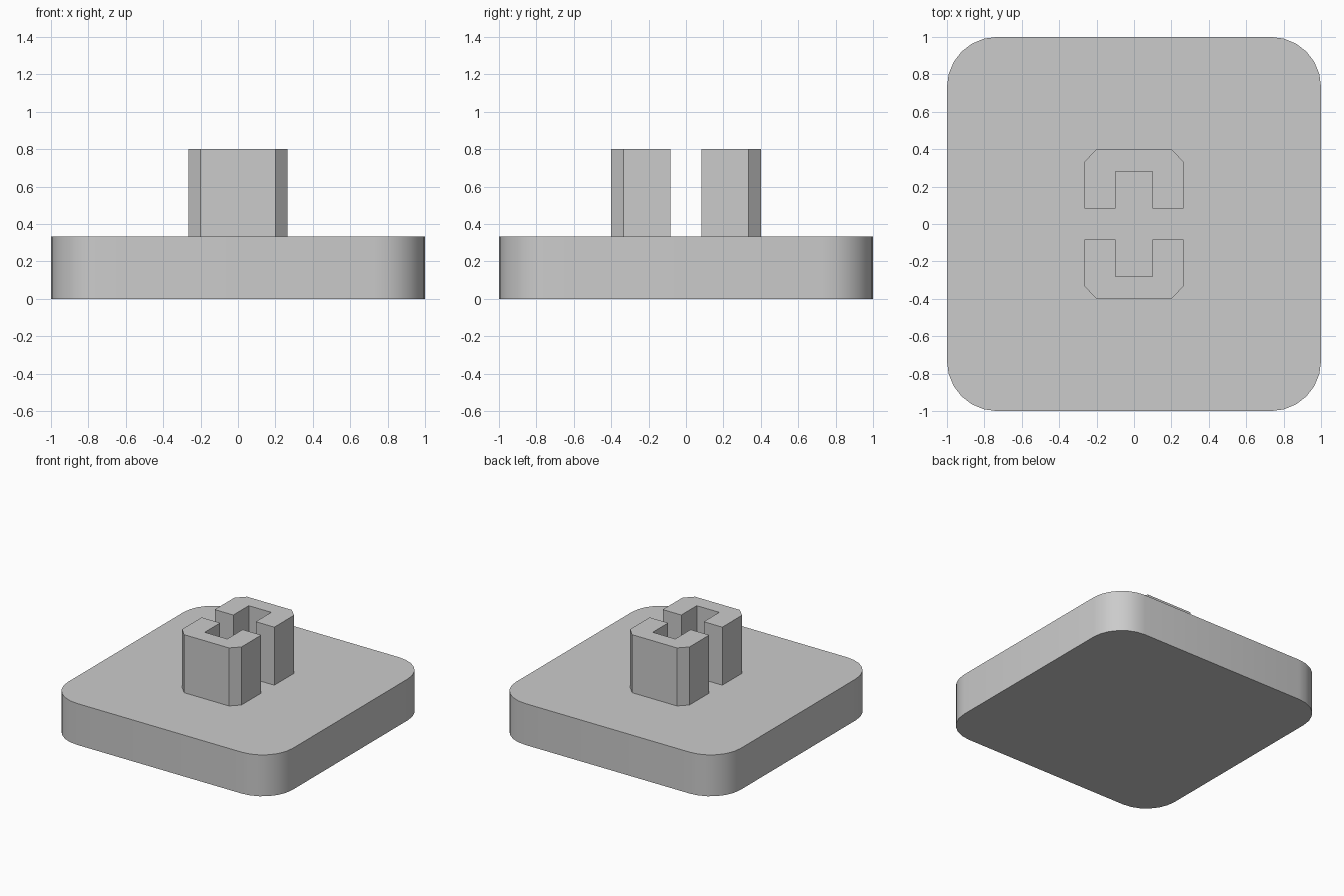
import bpy
import bmesh
from math import radians

cube = bpy.data.objects.get("Cube")
if cube:
    bpy.data.objects.remove(cube, do_unlink=True)

BASE_TOP, STEM_TOP = 0.333, 0.8

grey = bpy.data.materials.new("light grey")
grey.use_nodes = True
grey.diffuse_color = (0.6, 0.6, 0.6, 1)
grey.node_tree.nodes["Principled BSDF"].inputs["Base Color"].default_value = grey.diffuse_color


def prism(name, outline, bottom, top, corner_radius=0):
    """Extrude an outline upwards, optionally rounding its vertical edges."""
    bm = bmesh.new()
    face = bm.faces.new([bm.verts.new((x, y, bottom)) for x, y in outline])
    lifted = bmesh.ops.extrude_face_region(bm, geom=[face], use_keep_orig=True)["geom"]
    for v in lifted:
        if isinstance(v, bmesh.types.BMVert):
            v.co.z = top
    if corner_radius:
        uprights = [e for e in bm.edges if abs(e.verts[0].co.z - e.verts[1].co.z) > 0.01]
        bmesh.ops.bevel(bm, geom=uprights, offset=corner_radius, offset_type='OFFSET',
                        segments=6, profile=0.5, affect='EDGES')
    bmesh.ops.recalc_face_normals(bm, faces=bm.faces)
    mesh = bpy.data.meshes.new(name)
    bm.to_mesh(mesh)
    bm.free()
    mesh.materials.append(grey)
    obj = bpy.data.objects.new(name, mesh)
    bpy.context.collection.objects.link(obj)
    return obj


# Rounded square base plate
base = prism("base_plate", [(-1, -1), (1, -1), (1, 1), (-1, 1)], 0, BASE_TOP, 0.267)
bpy.context.view_layer.objects.active = base
base.select_set(True)
bpy.ops.object.shade_smooth_by_angle(angle=radians(30))

# Two chamfered U-shaped prongs, facing each other across a gap
right_half = [(0.1, 0.28), (0.1, 0.083), (0.265, 0.083), (0.265, 0.333), (0.2, 0.4)]
u_shape = right_half + [(-x, y) for x, y in reversed(right_half)]
for name, side in (("back_prong", 1), ("front_prong", -1)):
    prism(name, [(x, side * y) for x, y in u_shape], BASE_TOP, STEM_TOP)
